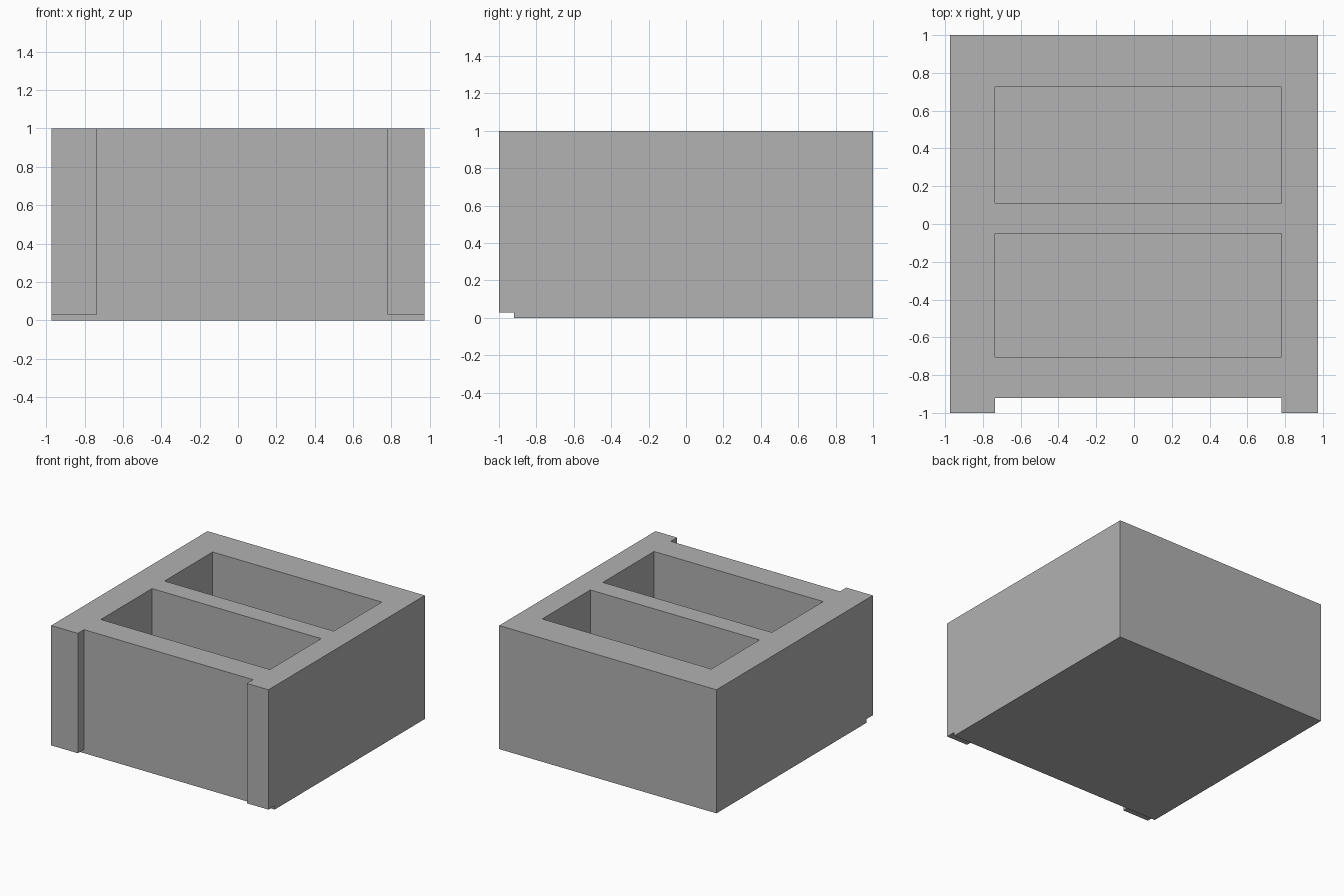
import bpy
import bmesh
from mathutils import Vector

default_cube = bpy.data.objects.get("Cube")
if default_cube:
    bpy.data.objects.remove(default_cube, do_unlink=True)

# Main dimensions
SIDE, FRONT, BACK = 0.973, -1.0, 1.0
RECESS = -0.92                      # front face between the two posts
INNER_L, INNER_R = -0.735, 0.78     # shared by the pockets and the recess
BASE, TOP = 0.03, 1.0

grey = bpy.data.materials.new("plain_grey")
color = (0.445, 0.445, 0.445, 1)
grey.diffuse_color = color
grey.use_nodes = True
grey.node_tree.nodes["Principled BSDF"].inputs["Base Color"].default_value = color


def rectangle(x0, x1, y0, y1):
    return [(x0, y0), (x1, y0), (x1, y1), (x0, y1)]


def extrude_outline(name, loops, z0, z1):
    """Fill an outline (further loops are holes) and extrude it upward."""
    bm = bmesh.new()
    for loop in loops:
        verts = [bm.verts.new((x, y, z0)) for x, y in loop]
        for a, b in zip(verts, verts[1:] + verts[:1]):
            bm.edges.new((a, b))
    bmesh.ops.triangle_fill(bm, edges=bm.edges[:], use_beauty=True,
                            normal=Vector((0, 0, 1)))
    result = bmesh.ops.extrude_face_region(bm, geom=bm.faces[:],
                                           use_keep_orig=True)
    top = [v for v in result["geom"] if isinstance(v, bmesh.types.BMVert)]
    bmesh.ops.translate(bm, verts=top, vec=(0, 0, z1 - z0))
    bmesh.ops.recalc_face_normals(bm, faces=bm.faces[:])
    mesh = bpy.data.meshes.new(name)
    bm.to_mesh(mesh)
    bm.free()
    mesh.materials.append(grey)
    obj = bpy.data.objects.new(name, mesh)
    bpy.context.collection.objects.link(obj)
    return obj


# Bottom plate, which stops short of the front posts
extrude_outline("base_plate", [rectangle(-SIDE, SIDE, RECESS, BACK)], 0, BASE)

# Walls with front corner posts and two open pockets
outline = [(-SIDE, FRONT), (INNER_L, FRONT), (INNER_L, RECESS),
           (INNER_R, RECESS), (INNER_R, FRONT), (SIDE, FRONT),
           (SIDE, BACK), (-SIDE, BACK)]
front_pocket = rectangle(INNER_L, INNER_R, -0.705, -0.05)
back_pocket = rectangle(INNER_L, INNER_R, 0.11, 0.725)
extrude_outline("pocket_walls", [outline, front_pocket, back_pocket], BASE, TOP)
